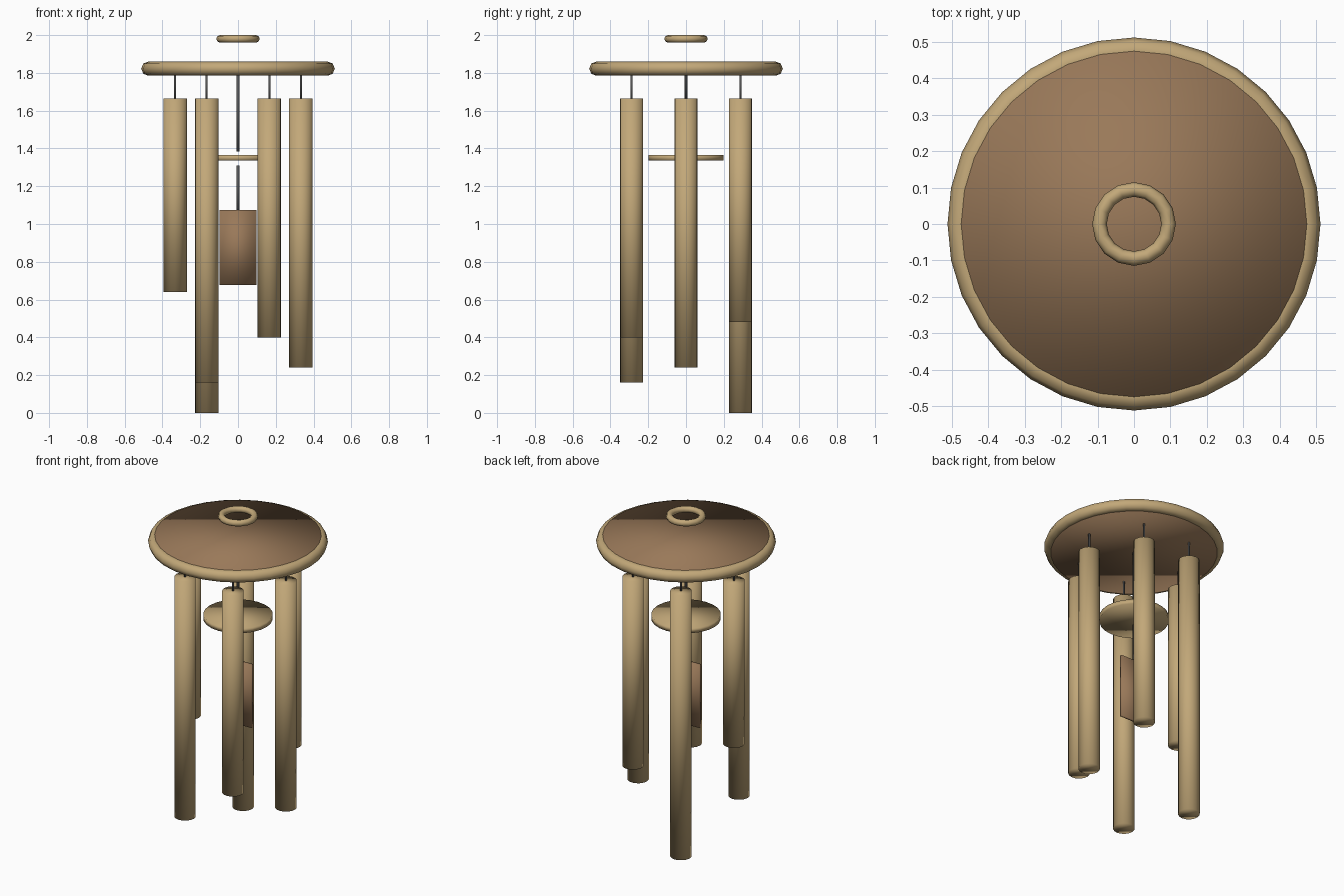
import bpy
from math import cos, sin, radians

cube = bpy.data.objects.get("Cube")
if cube:
    bpy.data.objects.remove(cube, do_unlink=True)


def material(name, rgb):
    m = bpy.data.materials.new(name)
    m.use_nodes = True
    m.diffuse_color = (*rgb, 1)
    m.node_tree.nodes["Principled BSDF"].inputs["Base Color"].default_value = (*rgb, 1)
    return m


bamboo = material("bamboo tan", (0.54, 0.39, 0.19))
wood = material("brown wood", (0.32, 0.19, 0.10))
cord = material("dark grey cord", (0.09, 0.09, 0.09))


def finish(name, mat):
    """Name the active object, colour it and shade it smooth all over."""
    ob = bpy.context.object
    ob.name = ob.data.name = name
    ob.data.materials.append(mat)
    for p in ob.data.polygons:
        p.use_smooth = True
    return ob


def rod(name, mat, radius, bottom, top, x=0, y=0, sides=16):
    bpy.ops.mesh.primitive_cylinder_add(vertices=sides, radius=radius, depth=top - bottom,
                                        location=(x, y, (top + bottom) / 2))
    return finish(name, mat)


def ring(name, mat, major, minor, z, sides):
    bpy.ops.mesh.primitive_torus_add(major_radius=major, minor_radius=minor, major_segments=sides,
                                     minor_segments=8, location=(0, 0, z))
    return finish(name, mat)


# Canopy, its rim and the hanging ring
rod("canopy", wood, 0.475, 1.785, 1.86, sides=32)
ring("canopy_rim", bamboo, 0.475, 0.0375, 1.8225, 32)
ring("hanging_ring", bamboo, 0.095, 0.02, 1.98, 16)

# Six tubes of different lengths around the centre, each on a cord
for i, bottom in enumerate((0.24, 0.48, 0.0, 0.64, 0.16, 0.40)):
    a = radians(60 * i)
    x, y = 0.333 * cos(a), 0.333 * sin(a)
    rod(f"tube_{i + 1}", bamboo, 0.062, bottom, 1.665, x, y)
    rod(f"tube_cord_{i + 1}", cord, 0.006, 1.65, 1.80, x, y, 8)

# Central striker on its cords
rod("striker_cord", cord, 0.008, 1.385, 1.80, sides=8)
rod("striker", bamboo, 0.198, 1.335, 1.365, sides=24)
rod("sail_cord", cord, 0.008, 1.06, 1.31, sides=8)

# Flat wind sail
bpy.ops.mesh.primitive_cube_add(size=1, location=(0, 0, 0.875))
sail = finish("wind_sail", wood)
for v in sail.data.vertices:
    v.co.x *= 0.196
    v.co.y *= 0.016
    v.co.z *= 0.396
